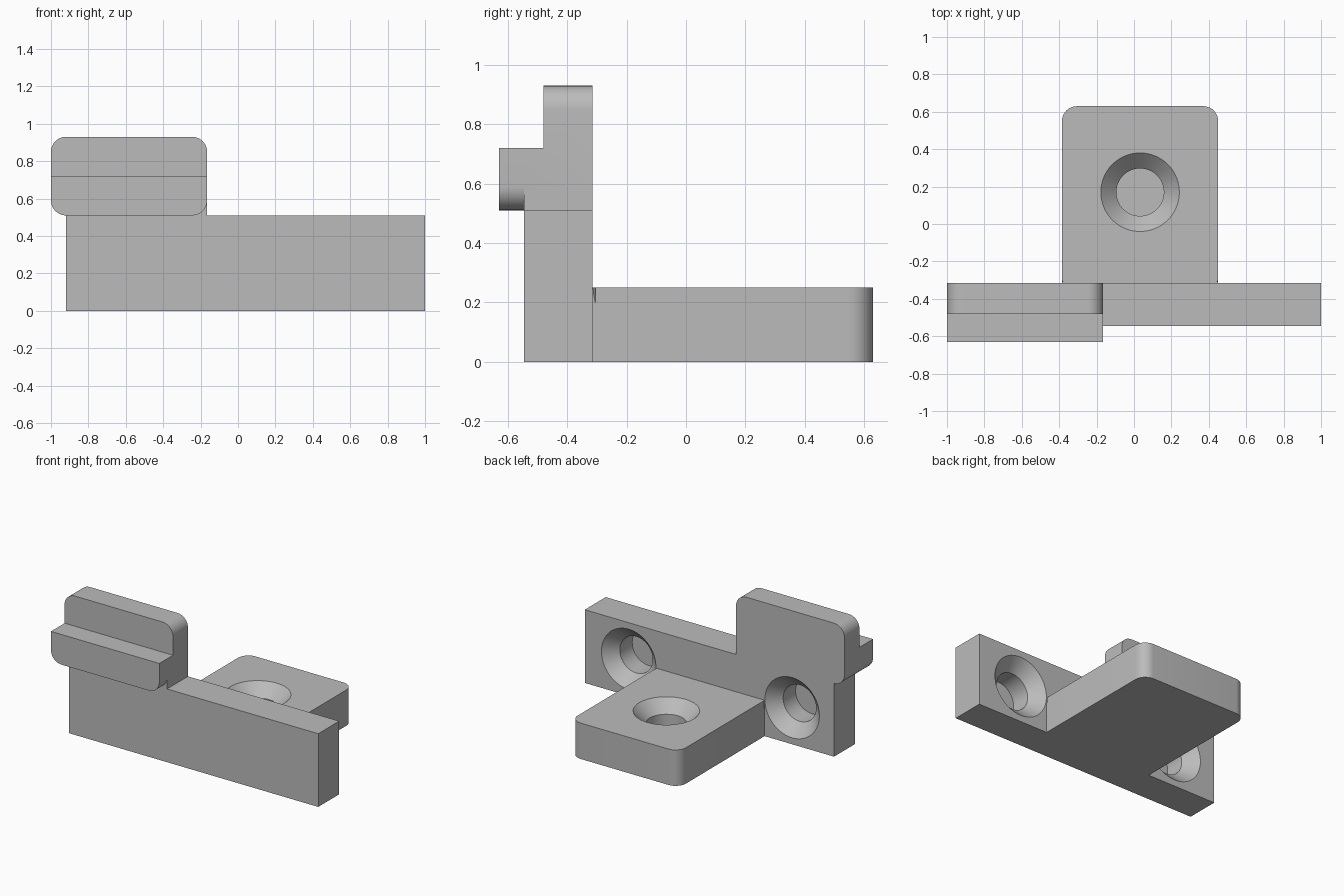
import bpy, bmesh, math
from mathutils import Matrix, Vector

if "Cube" in bpy.data.objects:
    bpy.data.objects.remove(bpy.data.objects["Cube"])

grey = bpy.data.materials.new("plain grey")
grey.diffuse_color = (0.5, 0.5, 0.5, 1)
grey.use_nodes = True
grey.node_tree.nodes["Principled BSDF"].inputs["Base Color"].default_value = grey.diffuse_color


def make_object(name, bm):
    bmesh.ops.recalc_face_normals(bm, faces=bm.faces)
    mesh = bpy.data.meshes.new(name)
    bm.to_mesh(mesh)
    bm.free()
    mesh.materials.append(grey)
    obj = bpy.data.objects.new(name, mesh)
    bpy.context.collection.objects.link(obj)
    return obj


def box(name, lo, hi, round_edges=None, radius=0.08):
    """Box from corner to corner; round_edges(midpoint, direction) picks edges to round."""
    lo, hi = Vector(lo), Vector(hi)
    bm = bmesh.new()
    bmesh.ops.create_cube(bm, size=1, matrix=Matrix.Translation((lo + hi) / 2)
                          @ Matrix.Diagonal((*(hi - lo), 1)))
    if round_edges:
        picked = [e for e in bm.edges if round_edges(
            (e.verts[0].co + e.verts[1].co) / 2, e.verts[0].co - e.verts[1].co)]
        bmesh.ops.bevel(bm, geom=picked, offset=radius, segments=10,
                        profile=0.5, affect='EDGES')
    return make_object(name, bm)


def countersink(name, place, depth, sides=64):
    """Blind screw hole cutter: 45 degree cone, then a straight bore, opening along +z."""
    bm = bmesh.new()
    rings = []
    for r, z in ((0.22, 0.01), (0.127, -0.083), (0.127, -depth)):
        rings.append([bm.verts.new((r * math.cos(a), r * math.sin(a), z))
                      for a in (2 * math.pi * i / sides for i in range(sides))])
    for a, b in zip(rings, rings[1:]):
        for i in range(sides):
            j = (i + 1) % sides
            bm.faces.new((a[i], a[j], b[j], b[i]))
    bm.faces.new(rings[0])
    bm.faces.new(rings[-1])
    bm.transform(place)
    return make_object(name, bm)


def combine(target, tool, operation):
    mod = target.modifiers.new(operation.lower(), 'BOOLEAN')
    mod.operation, mod.object, mod.solver = operation, tool, 'EXACT'
    bpy.context.view_layer.objects.active = target
    bpy.ops.object.modifier_apply(modifier=mod.name)
    bpy.data.objects.remove(tool)


BACK = -0.315    # rear face of the upright wall

# Upright wall
bracket = box("bracket", (-0.92, -0.545, 0), (1.0, BACK, 0.51))

# Raised clamp with rounded corners and a stepped front
clamp = box("clamp", (-1.0, -0.63, 0.51), (-0.165, BACK, 0.93),
            lambda mid, d: abs(d.y) > 0.1)
combine(clamp, box("step_cutter", (-1.2, -0.8, 0.72), (0, -0.48, 1.2)), 'DIFFERENCE')
# Square fill where the clamp meets the wall
combine(clamp, box("corner_fill", (-0.92, -0.545, 0.45), (-0.165, BACK, 0.62)), 'UNION')
combine(bracket, clamp, 'UNION')

# Mounting tongue with two rounded rear corners
tongue = box("tongue", (-0.385, -0.40, 0), (0.45, 0.63, 0.25),
             lambda mid, d: abs(d.z) > 0.1 and mid.y > 0)
combine(bracket, tongue, 'UNION')

# Countersunk holes: one down into the tongue, two into the back of the wall
combine(bracket, countersink("hole", Matrix.Translation((0.0325, 0.17, 0.25)), 0.24),
        'DIFFERENCE')
for x in (-0.597, 0.662):
    place = Matrix.Translation((x, BACK, 0.255)) @ Matrix.Rotation(-math.pi / 2, 4, 'X')
    combine(bracket, countersink("hole", place, 0.22), 'DIFFERENCE')

# Merge flush faces and smooth only the curves
bm = bmesh.new()
bm.from_mesh(bracket.data)
bmesh.ops.remove_doubles(bm, verts=bm.verts, dist=1e-5)
bmesh.ops.dissolve_limit(bm, angle_limit=0.01, verts=bm.verts, edges=bm.edges)
bm.to_mesh(bracket.data)
bm.free()
bpy.ops.object.select_all(action='DESELECT')
bracket.select_set(True)
bpy.context.view_layer.objects.active = bracket
bpy.ops.object.shade_smooth_by_angle(angle=math.radians(30))
